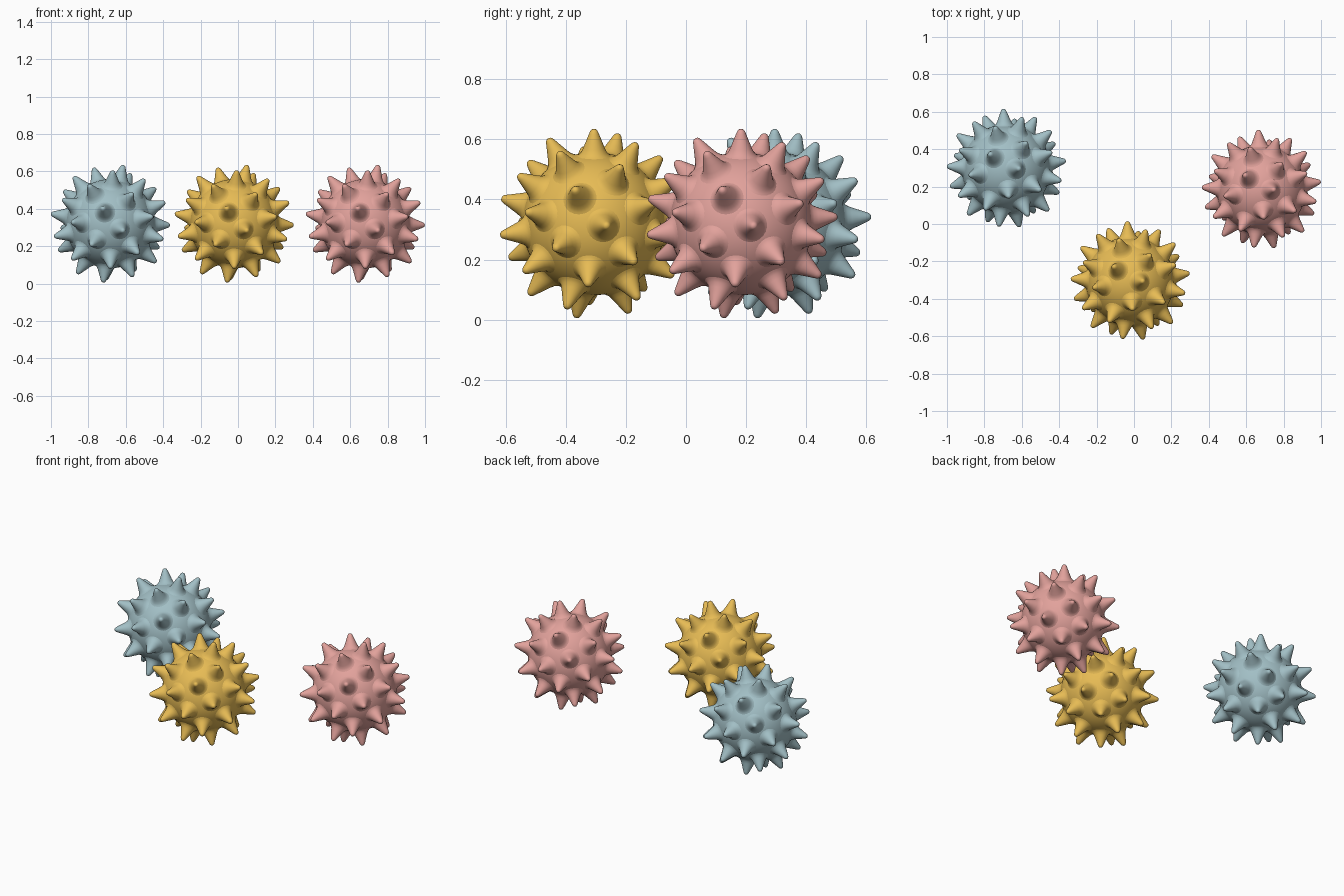
import bpy, bmesh, math
from mathutils import Vector

if "Cube" in bpy.data.objects:
    bpy.data.objects.remove(bpy.data.objects["Cube"])

BODY_R, SPIKES, SIDES = 0.238, 42, 24
GOLDEN = math.pi * (3 - math.sqrt(5))

# Spike profile: (radius, distance from ball centre), flared base to rounded tip
PROFILE = [(0.061, 0.228), (0.051, 0.2345), (0.043, 0.243), (0.036, 0.257),
           (0.026, 0.282), (0.016, 0.307), (0.012, 0.3155), (0.007, 0.3205)]
TIP = 0.322


def add_spike(bm, direction):
    """Revolve the profile around one outward direction."""
    q = Vector((0, 0, 1)).rotation_difference(direction)
    rings = []
    for r, h in PROFILE:
        rings.append([bm.verts.new(q @ Vector((r * math.cos(a), r * math.sin(a), h)))
                      for a in (2 * math.pi * j / SIDES for j in range(SIDES))])
    tip = bm.verts.new(direction * TIP)
    for lo, hi in zip(rings, rings[1:]):
        for j in range(SIDES):
            k = (j + 1) % SIDES
            bm.faces.new((lo[j], lo[k], hi[k], hi[j]))
    for j in range(SIDES):
        bm.faces.new((rings[-1][j], rings[-1][(j + 1) % SIDES], tip))


def spiky_ball(name, location, color):
    bm = bmesh.new()
    # Round body
    bmesh.ops.create_icosphere(bm, subdivisions=5, radius=BODY_R)
    # Spikes spread evenly along a golden-angle spiral
    for i in range(SPIKES):
        z = 1 - (2 * i + 1) / SPIKES
        r = math.sqrt(1 - z * z)
        a = GOLDEN * i
        add_spike(bm, Vector((r * math.cos(a), r * math.sin(a), z)))
    for f in bm.faces:
        f.smooth = True
    mesh = bpy.data.meshes.new(name)
    bm.to_mesh(mesh)
    bm.free()
    mat = bpy.data.materials.new(name + "_color")
    mat.diffuse_color = (*color, 1)
    mat.use_nodes = True
    mat.node_tree.nodes["Principled BSDF"].inputs["Base Color"].default_value = mat.diffuse_color
    mesh.materials.append(mat)
    ob = bpy.data.objects.new(name, mesh)
    ob.location = location
    bpy.context.collection.objects.link(ob)


# Three identical balls in different colours
spiky_ball("blue_spiky_ball", (-0.683, 0.295, 0.32), (0.36, 0.52, 0.56))
spiky_ball("yellow_spiky_ball", (-0.021, -0.306, 0.32), (0.80, 0.50, 0.09))
spiky_ball("pink_spiky_ball", (0.68, 0.183, 0.32), (0.76, 0.36, 0.33))
